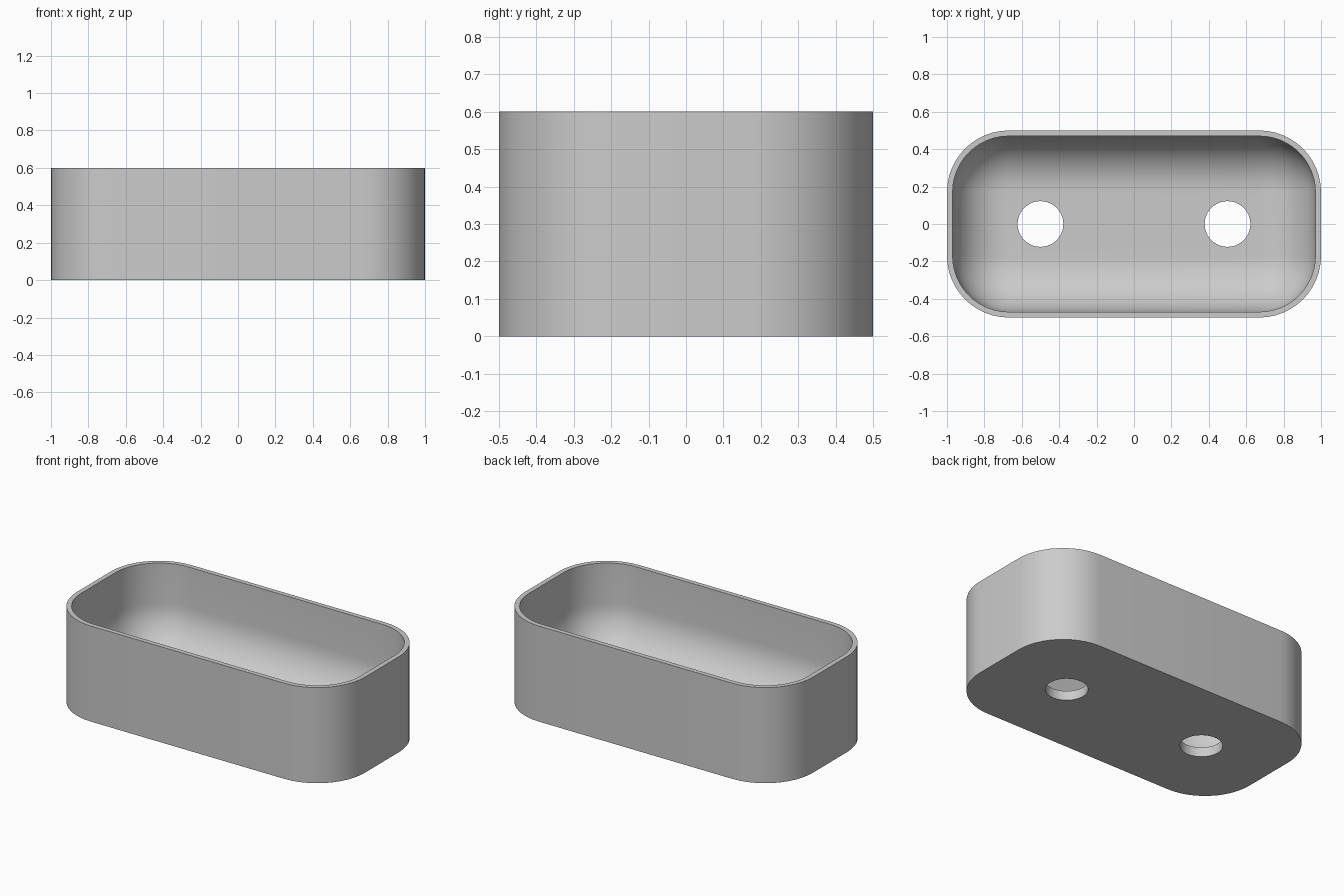
import bpy, bmesh, math

cube = bpy.data.objects.get("Cube")
if cube:
    bpy.data.objects.remove(cube)

HALF_X, HALF_Y, HEIGHT = 1.0, 0.5, 0.6
CORNER, WALL, FLOOR = 0.33, 0.03, 0.06
FILLET = 0.29
HOLE_X, HOLE_R = 0.5, 0.122
CORNER_STEPS, FILLET_STEPS = 12, 12

gray = bpy.data.materials.new("plain gray")
gray.use_nodes = True
gray.diffuse_color = (0.6, 0.6, 0.6, 1)
gray.node_tree.nodes["Principled BSDF"].inputs["Base Color"].default_value = (0.6, 0.6, 0.6, 1)


def rounded_ring(bm, inset, z):
    """Rounded rectangle of vertices, pulled inwards by inset."""
    radius = CORNER - inset
    ring = []
    for quarter, (sx, sy) in enumerate([(1, 1), (-1, 1), (-1, -1), (1, -1)]):
        for i in range(CORNER_STEPS + 1):
            a = math.pi / 2 * (quarter + i / CORNER_STEPS)
            ring.append(bm.verts.new((sx * (HALF_X - CORNER) + radius * math.cos(a),
                                      sy * (HALF_Y - CORNER) + radius * math.sin(a), z)))
    return ring


# Tray: outer wall, flat rim, inner wall and a rounded transition to the floor
levels = [(0, 0), (0, HEIGHT), (WALL, HEIGHT)]
for i in range(FILLET_STEPS + 1):
    a = math.pi / 2 * i / FILLET_STEPS
    levels.append((WALL + FILLET * (1 - math.cos(a)), FLOOR + FILLET * (1 - math.sin(a))))

bm = bmesh.new()
rings = [rounded_ring(bm, inset, z) for inset, z in levels]
for low, high in zip(rings, rings[1:]):
    for i in range(len(low)):
        j = (i + 1) % len(low)
        bm.faces.new((low[i], low[j], high[j], high[i]))
bm.faces.new(rings[0][::-1])
bm.faces.new(rings[-1])
bmesh.ops.recalc_face_normals(bm, faces=bm.faces)
mesh = bpy.data.meshes.new("tray")
bm.to_mesh(mesh)
bm.free()
mesh.materials.append(gray)
tray = bpy.data.objects.new("tray", mesh)
bpy.context.collection.objects.link(tray)

# Two round drain holes through the floor
for side in (-1, 1):
    bpy.ops.mesh.primitive_cylinder_add(vertices=64, radius=HOLE_R, depth=0.4,
                                        location=(side * HOLE_X, 0, 0))
    cutter = bpy.context.object
    cutter.name = "hole_cutter"
    cutter.hide_render = True
    cutter.data.materials.append(gray)
    cut = tray.modifiers.new("drain_hole", "BOOLEAN")
    cut.operation = "DIFFERENCE"
    cut.solver = "EXACT"
    cut.object = cutter
    bpy.context.view_layer.objects.active = tray
    bpy.ops.object.modifier_apply(modifier=cut.name)
    bpy.data.objects.remove(cutter)

bpy.ops.object.select_all(action="DESELECT")
tray.select_set(True)
bpy.context.view_layer.objects.active = tray
bpy.ops.object.shade_smooth_by_angle(angle=math.radians(30))
